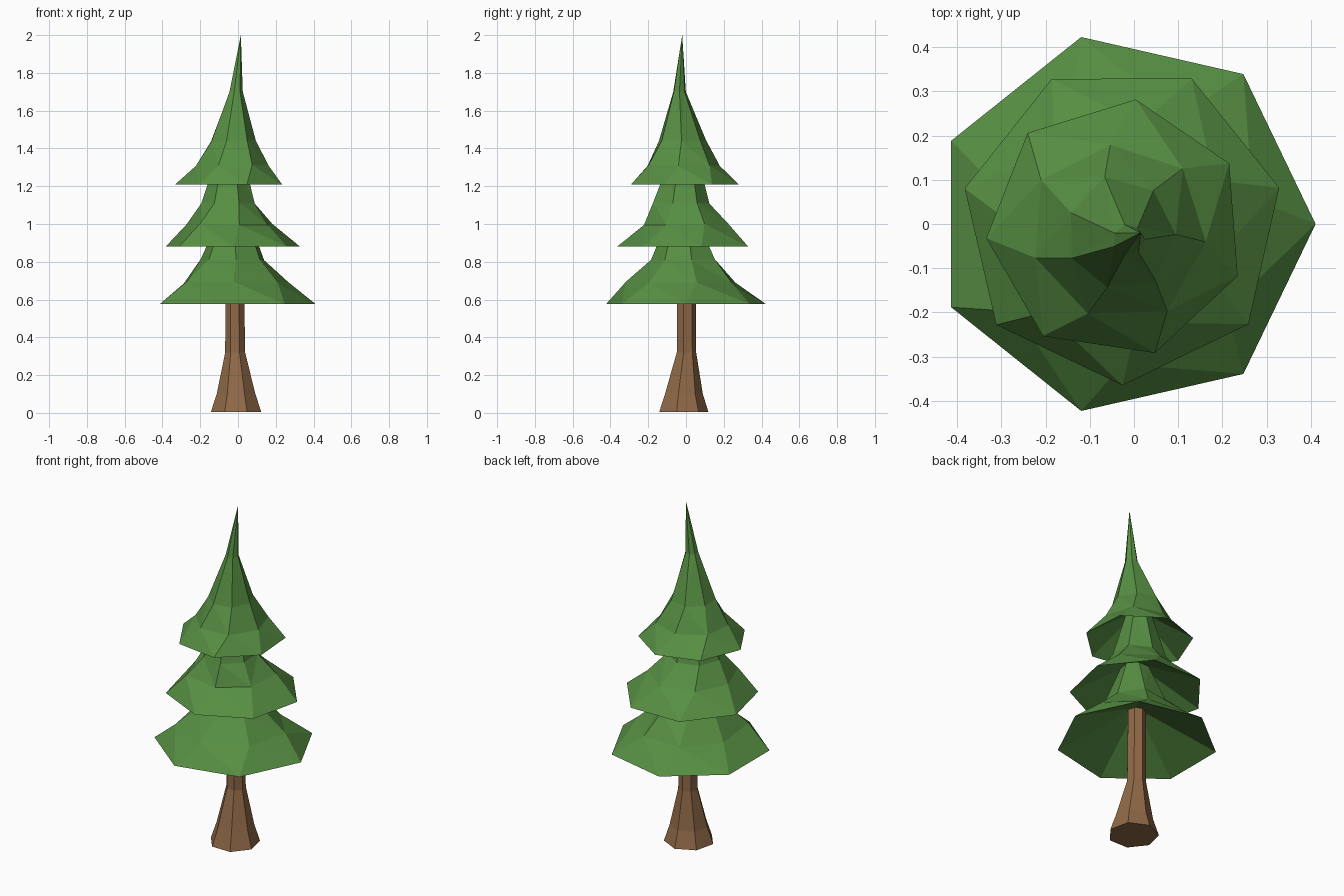
import bpy, bmesh, math, random

if "Cube" in bpy.data.objects:
    bpy.data.objects.remove(bpy.data.objects["Cube"])

random.seed(4)
SIDES = 7


def material(name, rgb):
    m = bpy.data.materials.new(name)
    m.diffuse_color = (*rgb, 1)
    m.use_nodes = True
    m.node_tree.nodes["Principled BSDF"].inputs["Base Color"].default_value = m.diffuse_color
    return m


green = material("leaf green", (0.095, 0.275, 0.056))
brown = material("bark brown", (0.275, 0.14, 0.063))


def lathe(name, rings, mat, jitter=0.0, tip=None, cap=False, fixed=()):
    """Join rings of (x, y, z, radius, start angle); optional tip and bottom cap."""
    bm = bmesh.new()
    loops = []
    for k, (cx, cy, z, r, a0) in enumerate(rings):
        loop = []
        for i in range(SIDES):
            a = math.radians(a0) + math.tau * i / SIDES
            j = 0 if k in fixed else random.uniform(-jitter, jitter)
            rr = r * (1 + j)
            loop.append(bm.verts.new((cx + rr * math.cos(a), cy + rr * math.sin(a), z + j * r * 0.3)))
        loops.append(loop)
    for lo, hi in zip(loops, loops[1:]):
        for i in range(SIDES):
            n = (i + 1) % SIDES
            bm.faces.new((lo[i], lo[n], hi[n], hi[i]))
    if tip:
        t = bm.verts.new(tip)
        for i in range(SIDES):
            bm.faces.new((loops[-1][i], loops[-1][(i + 1) % SIDES], t))
    if cap:
        bm.faces.new(loops[0][::-1])
    bmesh.ops.triangulate(bm, faces=[f for f in bm.faces if len(f.verts) == 4])
    me = bpy.data.meshes.new(name)
    bm.to_mesh(me)
    bm.free()
    me.materials.append(mat)
    ob = bpy.data.objects.new(name, me)
    bpy.context.collection.objects.link(ob)


# flared trunk, running up to the recessed underside of the lowest tier
lathe("trunk", [(-0.01, -0.018, 0.004, 0.137, 38), (-0.01, -0.016, 0.1, 0.105, 38),
                (-0.015, 0, 0.32, 0.054, 38), (-0.017, 0, 0.76, 0.05, 38)], brown, cap=True)

# foliage: each tier has a recessed underside, a rim, and slopes up to a neck
lathe("foliage", [
    (-0.017, 0, 0.76, 0.05, 0),
    (-0.023, 0, 0.576, 0.434, 0), (-0.02, -0.005, 0.69, 0.295, 12),
    (-0.02, -0.015, 0.81, 0.17, 16), (-0.02, -0.015, 1.03, 0.08, 14),
    (-0.027, 0, 0.88, 0.365, 13), (-0.04, -0.005, 1.0, 0.24, 25),
    (-0.045, -0.02, 1.11, 0.15, 31), (-0.04, -0.01, 1.35, 0.075, 30),
    (-0.04, -0.01, 1.208, 0.295, 30), (-0.035, -0.015, 1.31, 0.205, 44),
    (-0.035, -0.025, 1.44, 0.127, 52), (-0.013, -0.035, 1.7, 0.036, 52)],
    green, 0.08, (0.015, -0.02, 2.0), fixed=(0, 1, 4, 5, 8, 9))
